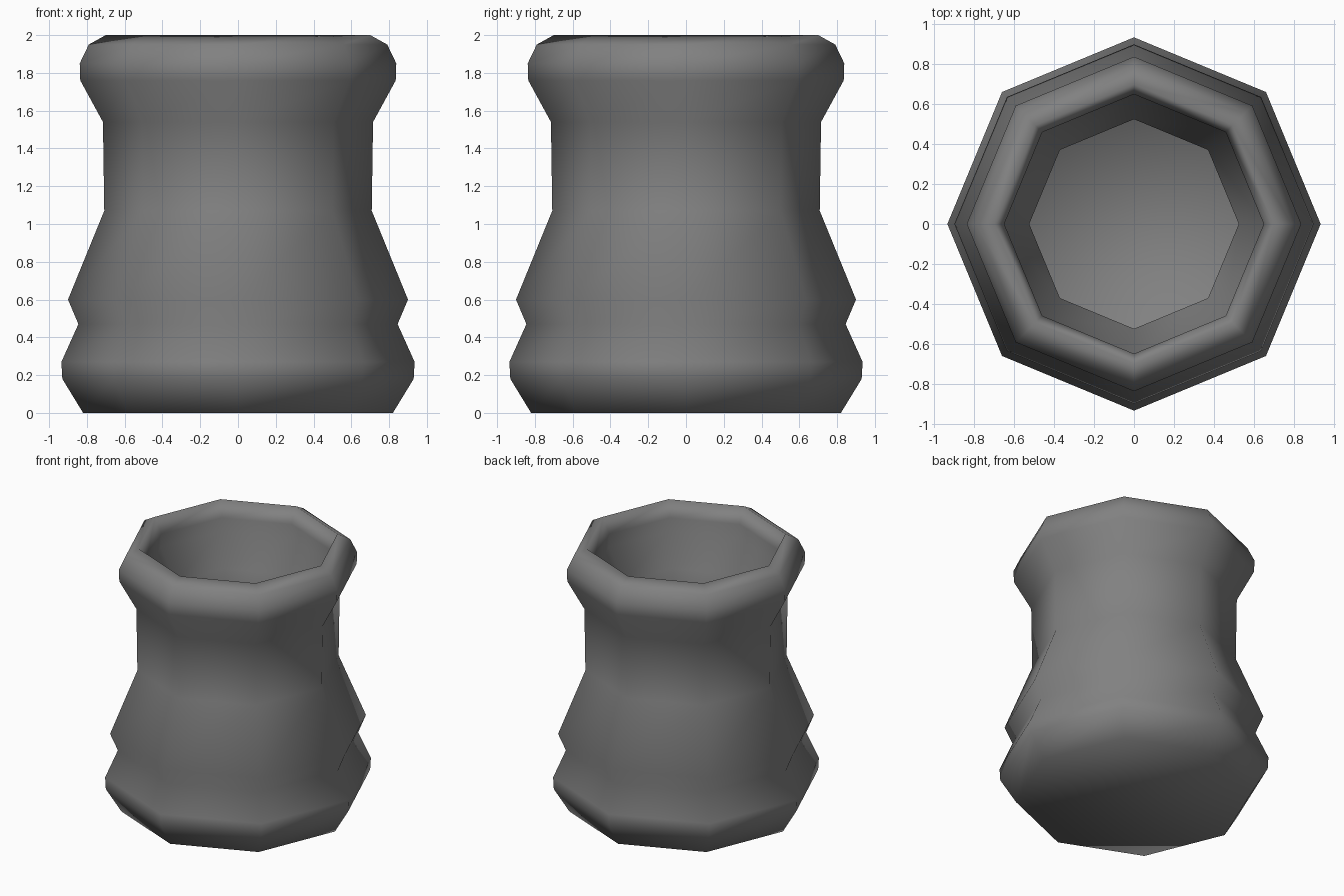
import bpy
import bmesh
from math import cos, sin, tau

cube = bpy.data.objects.get("Cube")
if cube:
    bpy.data.objects.remove(cube, do_unlink=True)

SIDES = 8


def make_material(name, colour):
    mat = bpy.data.materials.new(name)
    mat.use_nodes = True
    mat.diffuse_color = colour
    bsdf = mat.node_tree.nodes["Principled BSDF"]
    bsdf.inputs["Base Color"].default_value = colour
    bsdf.inputs["Roughness"].default_value = 0.8
    return mat


def lathe(name, profile, mat):
    """Turn a (radius, height) profile into a closed eight-sided vessel."""
    bm = bmesh.new()
    rings = [[bm.verts.new((r * cos(tau * i / SIDES), r * sin(tau * i / SIDES), z))
              for i in range(SIDES)] for r, z in profile]
    for low, high in zip(rings, rings[1:]):
        for i in range(SIDES):
            j = (i + 1) % SIDES
            bm.faces.new((low[i], low[j], high[j], high[i]))
    # underside and inner floor
    bm.faces.new(rings[0][::-1])
    bm.faces.new(rings[-1])
    for face in bm.faces:
        face.smooth = True
    mesh = bpy.data.meshes.new(name)
    bm.to_mesh(mesh)
    bm.free()
    mesh.materials.append(mat)
    obj = bpy.data.objects.new(name, mesh)
    bpy.context.collection.objects.link(obj)
    return obj


# outside wall from foot to rim
outside = [(0.82, 0), (0.93, 0.18), (0.935, 0.27), (0.845, 0.47), (0.9, 0.6),
           (0.708, 1.07), (0.715, 1.54), (0.835, 1.76), (0.838, 1.85),
           (0.79, 1.95), (0.7, 2)]
# hollow inside from rim to floor
inside = [(0.65, 1.88), (0.655, 1.78), (0.525, 1.55), (0.525, 1.09),
          (0.69, 0.63), (0.65, 0.47), (0.745, 0.27), (0.7, 0.18)]

grey = make_material("stone grey", (0.22, 0.22, 0.22, 1))
lathe("jar", outside + inside, grey)
